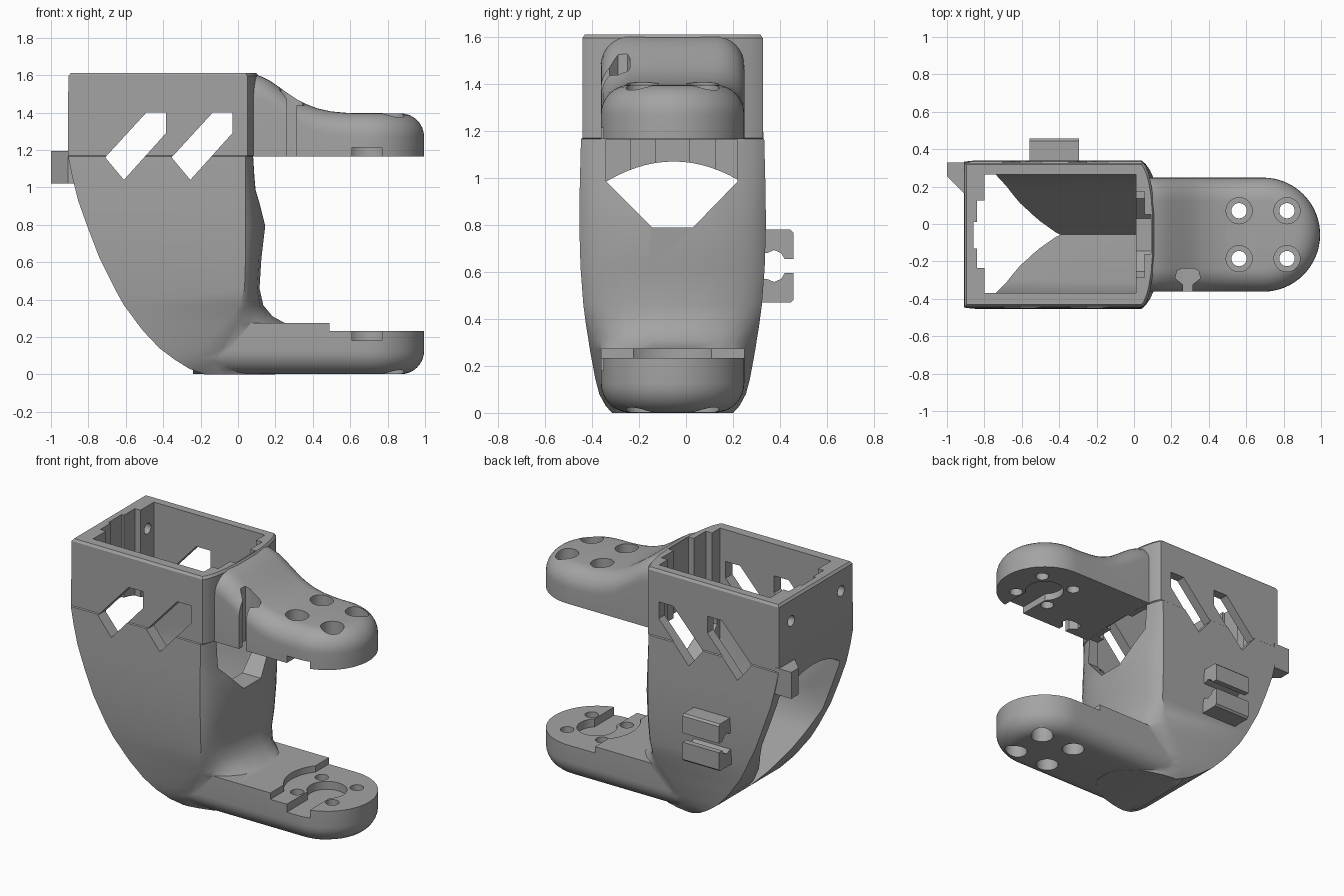
import bpy, bmesh, math
from mathutils import Matrix

if "Cube" in bpy.data.objects:
    bpy.data.objects.remove(bpy.data.objects["Cube"])

YC = -0.057          # centre line of the part in y
ARM_W = 0.305        # half width of both arms
PIVOT = 0.69         # x of the arm end centre

grey = bpy.data.materials.new("plain grey")
grey.diffuse_color = (0.37, 0.37, 0.37, 1)
grey.use_nodes = True
grey.node_tree.nodes["Principled BSDF"].inputs["Base Color"].default_value = grey.diffuse_color


def make(name, bm):
    bmesh.ops.recalc_face_normals(bm, faces=bm.faces)
    me = bpy.data.meshes.new(name)
    bm.to_mesh(me)
    bm.free()
    ob = bpy.data.objects.new(name, me)
    bpy.context.collection.objects.link(ob)
    me.materials.append(grey)
    return ob


def loft(name, rings):
    bm = bmesh.new()
    vs = [[bm.verts.new(p) for p in ring] for ring in rings]
    n = len(vs[0])
    for a, b in zip(vs, vs[1:]):
        for i in range(n):
            j = (i + 1) % n
            bm.faces.new((a[i], a[j], b[j], b[i]))
    bm.faces.new(vs[0][::-1])
    bm.faces.new(vs[-1])
    return make(name, bm)


def prism(name, pts, axis, lo, hi):
    """Extrude a 2D outline along x, y or z."""
    put = {'x': lambda p, t: (t, p[0], p[1]), 'y': lambda p, t: (p[0], t, p[1]),
           'z': lambda p, t: (p[0], p[1], t)}[axis]
    return loft(name, [[put(p, t) for p in pts] for t in (lo, hi)])


def box(name, x, y, z):
    return prism(name, [(x[0], y[0]), (x[1], y[0]), (x[1], y[1]), (x[0], y[1])], 'z', *z)


def disc(name, x, y, r, lo, hi, n=32):
    pts = [(x + r * math.cos(2 * math.pi * i / n), y + r * math.sin(2 * math.pi * i / n)) for i in range(n)]
    return prism(name, pts, 'z', lo, hi)


def combine(target, tool, op):
    m = target.modifiers.new(op, 'BOOLEAN')
    m.operation, m.object, m.solver = op, tool, 'EXACT'
    bpy.context.view_layer.objects.active = target
    bpy.ops.object.modifier_apply(modifier=m.name)
    bpy.data.objects.remove(tool, do_unlink=True)


def interp(table, x):
    for (x0, y0), (x1, y1) in zip(table, table[1:]):
        if x <= x1:
            t = max(0, (x - x0) / (x1 - x0))
            return y0 + (y1 - y0) * t
    return table[-1][1]


# Hollow housing: height, left x, side end x, right x, half width
SECTIONS = [
    (0.0, -0.18, -0.15, 0.20, 0.258), (0.03, -0.26, -0.21, 0.22, 0.285),
    (0.08, -0.34, -0.22, 0.24, 0.312), (0.14, -0.42, -0.18, 0.25, 0.328),
    (0.23, -0.505, -0.11, 0.25, 0.345), (0.275, -0.54, -0.07, 0.25, 0.353),
    (0.31, -0.565, -0.03, 0.185, 0.358), (0.37, -0.61, 0.01, 0.135, 0.368),
    (0.46, -0.66, 0.035, 0.115, 0.38), (0.62, -0.74, 0.04, 0.125, 0.392),
    (0.79, -0.805, 0.04, 0.145, 0.397), (0.93, -0.855, 0.04, 0.125, 0.396),
    (1.05, -0.885, 0.04, 0.11, 0.393), (1.165, -0.908, 0.04, 0.10, 0.39),
    (1.17, -0.91, 0.05, 0.11, 0.384), (1.595, -0.907, 0.05, 0.11, 0.384),
    (1.61, -0.895, 0.04, 0.10, 0.374)]
CORNER = [(0, 1), (0.22, 0.95), (0.45, 0.86), (0.65, 0.74), (0.85, 0.55), (1, 0.25)]


def section(z, xl, xs, xr, hw):
    half = [(xl, -hw)] + [(xs + (xr - xs) * u, -hw * v) for u, v in CORNER]
    return [(x, YC + y, z) for x, y in half] + [(x, YC - y, z) for x, y in half[::-1]]


bracket = loft("fork_bracket", [section(*s) for s in SECTIONS])


# Arms: rounded tongue whose outer edge is filleted
def arm(name, base, sign, height, start, r=0.125):
    xs = [i / 20 * PIVOT for i in range(1, 20)]
    angles = [-math.pi / 2 + math.pi * i / 32 for i in range(33)]
    bm = bmesh.new()

    def ring(inset, drop, flat=False):
        out = []
        w = ARM_W - inset

        def add(x, y):
            h = 0 if flat else interp(height, x) - drop
            out.append(bm.verts.new((x, YC + y, base + sign * h)))
        s = start[0] if flat else start[1]
        side = [s + (PIVOT - s) * k / 20 for k in range(20)]
        for x in side:
            add(x, -w)
        for a in angles:
            add(PIVOT + w * math.cos(a), w * math.sin(a))
        for x in side[::-1]:
            add(x, w)
        return out
    rings = [ring(0, 0, True)]
    for k in range(9):
        t = math.pi / 2 * k / 8
        rings.append(ring(r * (1 - math.cos(t)), r * (1 - math.sin(t))))
    n = len(rings[0])
    for a, b in zip(rings, rings[1:]):
        for i in range(n - 1):
            bm.faces.new((a[i], a[i + 1], b[i + 1], b[i]))
    for ends in (rings[0], rings[-1]):
        for i in range(n // 2 - 1):
            j = n - 1 - i
            if j - i > 2:
                bm.faces.new((ends[i], ends[i + 1], ends[j - 1], ends[j]))
            else:
                bm.faces.new((ends[i], ends[i + 1], ends[j]))
    mid = n // 2
    if n % 2:
        for ends in (rings[0], rings[-1]):
            bm.faces.new((ends[mid - 1], ends[mid], ends[mid + 1]))
    bm.faces.new([q[0] for q in rings] + [q[-1] for q in rings[::-1]])
    return make(name, bm)


UPPER = [(0.03, 0.44), (0.1, 0.437), (0.15, 0.418), (0.2, 0.385), (0.27, 0.335),
         (0.34, 0.29), (0.42, 0.258), (0.5, 0.24), (0.6, 0.232), (1, 0.23)]
combine(bracket, arm("upper_arm", 1.165, 1, UPPER, (0.03, 0.03)), 'UNION')
combine(bracket, arm("lower_arm", 0.275, -1, [(-1, 0.274), (1, 0.274)], (-0.09, -0.24)), 'UNION')

# Inside of the housing with a V shaped floor
FLOOR = [(-0.37, 0.62), (-0.31, 0.5), (YC, 0.12), (0.2, 0.5), (0.265, 0.62)]
combine(bracket, prism("cavity", FLOOR + [(0.265, 1.8), (-0.37, 1.8)], 'x', -0.80, 0.01), 'DIFFERENCE')

# Arched opening in the curved back
arch = [(0.265 - 0.635 * i / 16, 0.965 + 0.105 * (1 - (i / 8 - 1) ** 2)) for i in range(17)]
combine(bracket, prism("arched_opening", FLOOR + arch, 'x', -1.2, -0.3), 'DIFFERENCE')

# Stepped grooves in both end walls
for x, y in (((-0.84, -0.7), (-0.235, 0.125)), ((-0.857, -0.7), (-0.13, 0.012)),
             ((-0.1, 0.055), (-0.285, 0.175)), ((-0.1, 0.092), (-0.16, 0.05))):
    combine(bracket, box("groove", x, y, (0.9, 1.8)), 'DIFFERENCE')

# Window under the upper arm
WINDOW = [(-0.145, 0.79), (0.03, 0.79), (0.22, 0.985), (0.22, 1.164), (-0.34, 1.164), (-0.34, 0.985)]
combine(bracket, prism("window", WINDOW, 'x', -0.1, 0.4), 'DIFFERENCE')

# Slanted slots through both sides
SLOT = [(-0.71, 1.16), (-0.49, 1.40), (-0.385, 1.40), (-0.385, 1.29), (-0.61, 1.04)]
for dx in (0, 0.355):
    combine(bracket, prism("slot", [(x + dx, z) for x, z in SLOT], 'y', -0.8, 0.8), 'DIFFERENCE')

# Screw holes in the back wall
for yc in (0.2, -0.32):
    pts = [(yc + 0.035 * math.cos(math.pi * i / 8), 1.46 + 0.035 * math.sin(math.pi * i / 8)) for i in range(16)]
    combine(bracket, prism("wall_hole", pts, 'x', -1.1, -0.7), 'DIFFERENCE')

# Cable notch in the upper arm
NOTCH = [(0.262, -0.5), (0.312, -0.5), (0.312, -0.325), (0.355, -0.29), (0.345, -0.25),
         (0.32, -0.238), (0.255, -0.238), (0.23, -0.25), (0.22, -0.29), (0.262, -0.325)]
combine(bracket, prism("cable_notch", NOTCH, 'z', 1.1, 1.7), 'DIFFERENCE')

# Lowered seat on the lower arm
combine(bracket, box("seat_step", (0.49, 1.2), (-0.6, 0.5), (0.233, 0.5)), 'DIFFERENCE')
combine(bracket, disc("seat_round", PIVOT, YC, 0.26, 0.233, 0.5, 48), 'DIFFERENCE')

# Channel and round pocket on the facing sides of the arms
for lo, hi in ((0.18, 0.4), (1.0, 1.212)):
    combine(bracket, box("channel", (0.61, 0.77), (-0.6, YC), (lo, hi)), 'DIFFERENCE')
    combine(bracket, disc("pocket", PIVOT, YC, 0.12, lo, hi), 'DIFFERENCE')

# Countersunk screw holes in both arms
for x in (PIVOT - 0.128, PIVOT + 0.128):
    for y in (YC - 0.128, YC + 0.128):
        combine(bracket, disc("screw_hole", x, y, 0.041, -0.2, 1.7, 24), 'DIFFERENCE')
        combine(bracket, disc("screw_head", x, y, 0.07, -0.2, 0.12, 24), 'DIFFERENCE')
        combine(bracket, disc("screw_head", x, y, 0.07, 1.28, 1.7, 24), 'DIFFERENCE')

# Cable clip jaws on the side
JAW = [(0.315, 0.155), (0.35, 0.155), (0.445, 0.155), (0.457, 0.143), (0.457, 0.03), (0.42, 0.03),
       (0.405, 0.055), (0.375, 0.068), (0.345, 0.055), (0.315, 0.055)]
for s, name in ((1, "upper_clip_jaw"), (-1, "lower_clip_jaw")):
    prism(name, [(y, 0.625 + s * z) for y, z in JAW], 'y', 0, 1).data.transform(Matrix.Identity(4))
    ob = bpy.data.objects[name]
    bpy.data.objects.remove(ob, do_unlink=True)
    prism(name, [(y, 0.625 + s * z) for y, z in JAW], 'x', -0.56, -0.295)

# Wedge tab on the back corner
TAB = [(-1, 0.33), (-0.88, 0.33), (-0.88, 0.268), (-0.86, 0.165), (-0.91, 0.165), (-1, 0.255)]
prism("wedge_tab", TAB, 'z', 1.02, 1.195)

for ob in bpy.data.objects:
    bpy.ops.object.select_all(action='DESELECT')
    ob.select_set(True)
    bpy.context.view_layer.objects.active = ob
    bpy.ops.object.shade_smooth_by_angle(angle=math.radians(30))
